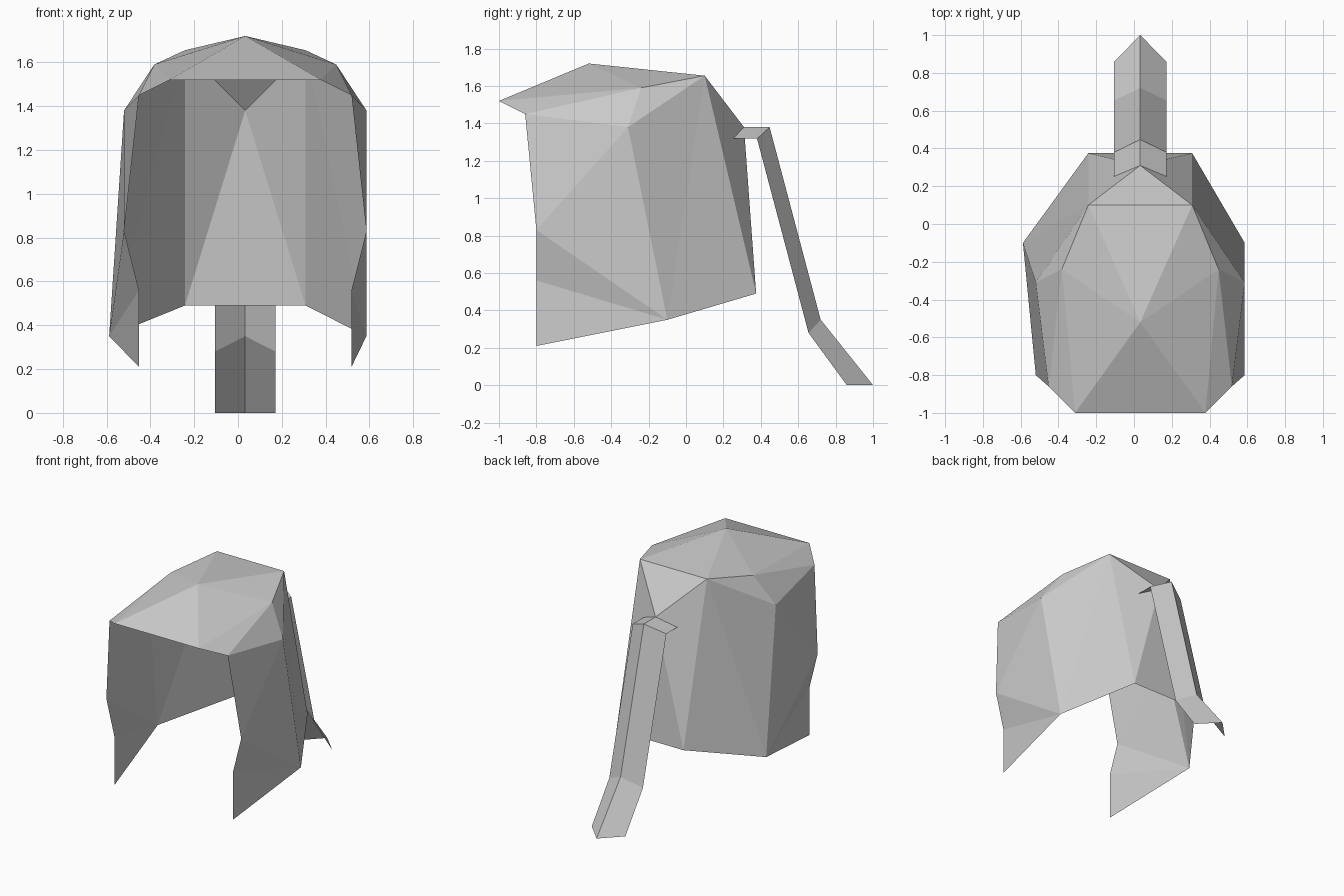
import bpy
import bmesh

default_cube = bpy.data.objects.get("Cube")
if default_cube:
    bpy.data.objects.remove(default_cube, do_unlink=True)

CENTRE = 0.033  # symmetry plane of both parts

hair_grey = bpy.data.materials.new("hair_grey")
hair_grey.use_nodes = True
hair_colour = (0.6, 0.6, 0.6, 1)
hair_grey.diffuse_color = hair_colour
hair_grey.node_tree.nodes["Principled BSDF"].inputs["Base Color"].default_value = hair_colour


def build_sheet(name, middle, pairs, side_faces, bridge_faces, upward_face):
    """Make an open flat-shaded sheet; paired points are mirrored left and right.

    Faces are strings of point names; in bridges a leading '-' is the right copy.
    """
    bm = bmesh.new()
    points = {}
    for key, (y, z) in middle.items():
        points[key, 1] = points[key, -1] = bm.verts.new((CENTRE, y, z))
    for key, (half, y, z) in pairs.items():
        for side in (1, -1):
            points[key, side] = bm.verts.new((CENTRE + side * half, y, z))
    for side in (1, -1):
        for face in side_faces:
            bm.faces.new([points[key, side] for key in face.split()])
    for face in bridge_faces:
        bm.faces.new([points[key.strip("-"), -1 if key[0] == "-" else 1]
                      for key in face.split()])

    # Turn the whole sheet outward, judged by one face that must look up
    bmesh.ops.recalc_face_normals(bm, faces=bm.faces[:])
    bm.normal_update()
    bm.faces.ensure_lookup_table()
    if bm.faces[upward_face].normal.z < 0:
        bmesh.ops.reverse_faces(bm, faces=bm.faces[:])

    mesh = bpy.data.meshes.new(name)
    bm.to_mesh(mesh)
    bm.free()
    mesh.materials.append(hair_grey)
    sheet = bpy.data.objects.new(name, mesh)
    bpy.context.collection.objects.link(sheet)
    return sheet


# Hair cap: crown, fringe, side locks and back panel
hair_cap = build_sheet(
    "hair_cap",
    middle={"crown": (-0.52, 1.72), "knot": (0.31, 1.38)},
    pairs={
        "fringe": (0.345, -1.0, 1.52),
        "temple": (0.485, -0.86, 1.45),
        "upper": (0.415, -0.24, 1.59),
        "side": (0.553, -0.31, 1.38),
        "rear": (0.275, 0.10, 1.655),
        "cheek": (0.553, -0.80, 0.83),
        "jaw": (0.485, -0.80, 0.56),
        "tip": (0.485, -0.80, 0.21),
        "hem": (0.553, -0.10, 0.35),
        "nape": (0.275, 0.375, 0.49),
    },
    side_faces=[
        "crown upper fringe", "crown rear upper", "fringe upper temple",
        "temple upper side", "upper rear side", "temple side cheek",
        "cheek side hem", "cheek hem jaw", "jaw hem tip",
        "side rear hem", "rear nape hem", "rear knot nape",
    ],
    bridge_faces=["crown fringe -fringe", "crown -rear rear",
                  "rear -rear knot", "knot -nape nape"],
    upward_face=0,
)

# The right hem flares slightly further out than the left one
for vertex in hair_cap.data.vertices:
    if vertex.co.x < -0.5 and abs(vertex.co.y + 0.10) < 0.01:
        vertex.co.x = -0.588

# Ponytail: a folded strip running out from the knot and down the back
build_sheet(
    "ponytail",
    middle={"root": (0.31, 1.38), "bend": (0.447, 1.38),
            "flick": (0.72, 0.35), "end": (1.0, 0.0)},
    pairs={
        "root_edge": (0.138, 0.242, 1.318),
        "bend_edge": (0.138, 0.38, 1.318),
        "flick_edge": (0.138, 0.655, 0.28),
        "end_edge": (0.138, 0.86, 0.0),
    },
    side_faces=["root root_edge bend_edge bend",
                "bend bend_edge flick_edge flick",
                "flick flick_edge end_edge end"],
    bridge_faces=[],
    upward_face=0,
)
